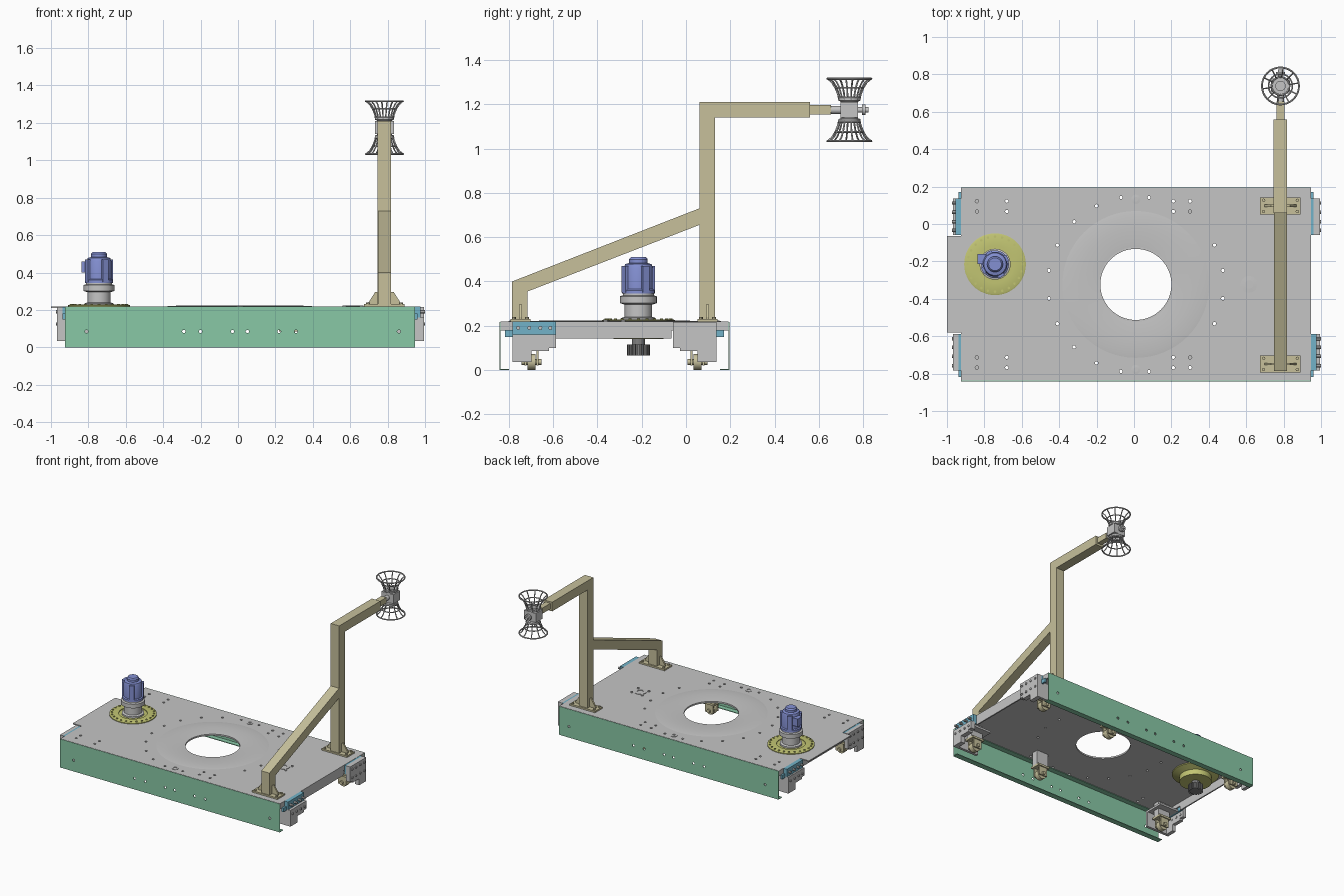
import bpy, bmesh, math
from mathutils import Vector, Matrix

if "Cube" in bpy.data.objects:
    bpy.data.objects.remove(bpy.data.objects["Cube"])

def mat(name, r, g, b):
    m = bpy.data.materials.new(name)
    m.diffuse_color = (r, g, b, 1)
    m.use_nodes = True
    m.node_tree.nodes["Principled BSDF"].inputs["Base Color"].default_value = m.diffuse_color
    return m

STEEL = mat("steel grey", .56, .56, .56)
DARK = mat("dark grey", .22, .22, .22)
GREEN = mat("mint green", .25, .58, .38)
CREAM = mat("cream", .57, .53, .33)
LIME = mat("yellow green", .54, .56, .17)
BLUE = mat("motor blue", .23, .28, .65)
SKY = mat("sky blue", .17, .45, .58)
CY = -.323            # y of the deck centre line
TOP = .219            # deck surface height

def finish(bm, name, m, smooth=False):
    bmesh.ops.recalc_face_normals(bm, faces=bm.faces)
    me = bpy.data.meshes.new(name)
    bm.to_mesh(me)
    bm.free()
    ob = bpy.data.objects.new(name, me)
    bpy.context.collection.objects.link(ob)
    me.materials.append(m)
    if smooth:
        bpy.ops.object.select_all(action='DESELECT')
        ob.select_set(True)
        bpy.context.view_layer.objects.active = ob
        bpy.ops.object.shade_smooth_by_angle(angle=math.radians(35))
    return ob

def add_box(bm, x0, x1, y0, y1, z0, z1):
    mx = Matrix.Translation(((x0 + x1) / 2, (y0 + y1) / 2, (z0 + z1) / 2)) @ \
        Matrix.Diagonal((abs(x1 - x0), abs(y1 - y0), abs(z1 - z0), 1))
    bmesh.ops.create_cube(bm, size=1, matrix=mx)

def boxes(name, m, *bs):
    bm = bmesh.new()
    for b in bs:
        add_box(bm, *b)
    return finish(bm, name, m)

def add_rod(bm, a, b, r, n=16):
    a, b = Vector(a), Vector(b)
    q = (b - a).to_track_quat('Z', 'Y').to_matrix().to_4x4()
    bmesh.ops.create_cone(bm, cap_ends=True, segments=n, radius1=r, radius2=r,
                          depth=(b - a).length, matrix=Matrix.Translation((a + b) / 2) @ q)

def lathe(name, m, x, y, prof, n=48, closed=True):
    """Spin a list of (radius, z) around a vertical axis."""
    bm = bmesh.new()
    rings = [[bm.verts.new((x + r * math.cos(2 * math.pi * i / n), y + r * math.sin(2 * math.pi * i / n), z))
              for i in range(n)] for r, z in prof]
    for k in range(len(rings) if closed else len(rings) - 1):
        a, b = rings[k], rings[(k + 1) % len(rings)]
        for i in range(n):
            j = (i + 1) % n
            bm.faces.new((a[i], a[j], b[j], b[i]))
    if not closed:
        bm.faces.new(rings[0])
        bm.faces.new(rings[-1])
    return finish(bm, name, m, True)

def prism(bm, pts, axis, c0, c1):
    """Extrude a 2D outline along x (pts are y,z) or y (pts are x,z)."""
    f = (lambda p, c: (c, p[0], p[1])) if axis == 'x' else (lambda p, c: (p[0], c, p[1]))
    a = [bm.verts.new(f(p, c0)) for p in pts]
    b = [bm.verts.new(f(p, c1)) for p in pts]
    bm.faces.new(a)
    bm.faces.new(b)
    for i in range(len(pts)):
        j = (i + 1) % len(pts)
        bm.faces.new((a[i], a[j], b[j], b[i]))

def cut(ob, cutter):
    mod = ob.modifiers.new("holes", 'BOOLEAN')
    mod.object = cutter
    mod.operation = 'DIFFERENCE'
    mod.solver = 'EXACT'
    cutter.hide_render = True
    cutter.hide_set(True)

# Deck plate with its central opening and bolt holes
deck = boxes("deck_plate", STEEL, (-.925, .945, -.838, .192, TOP - .012, TOP))
bm = bmesh.new()
add_rod(bm, (.01, CY, .1), (.01, CY, .3), .19, 64)
holes = []
for sy in (-1, 1):
    for dx, dy in ((.42, .21), (.465, .075)):
        holes += [(.01 + sx * dx, CY + sy * dy) for sx in (-1, 1)]
    holes += [(-.32, CY + sy * .335), (-.2, CY + sy * .42), (-.07, CY + sy * .465), (.08, CY + sy * .465)]
    for x in (.21, .3, -.84, -.68):
        holes += [(x, CY + sy * .39), (x, CY + sy * .445)]
for x, y in holes:
    add_rod(bm, (x, y, .1), (x, y, .3), .009, 12)
cut(deck, finish(bm, "deck_hole_cutter", DARK))

# End flanges and left apron
for x0, x1 in ((.935, .945), (-.925, -.915)):
    boxes("deck_end_flange", STEEL, (x0, x1, -.838, .192, .178, TOP - .012), (x0, x1, -.59, -.065, .143, .178))
boxes("left_apron", STEEL, (-1, -.925, -.58, -.065, TOP - .008, TOP))

# Slightly crowned bearing seat and small bosses on the deck
lathe("bearing_ring", STEEL, .01, CY,
      [(.40, TOP - .001), (.37, TOP + .003), (.30, TOP + .004), (.22, TOP + .002), (.19, TOP - .001)], 64)
for x, y, r in ((.615, CY, .045), (.01, CY + .455, .025), (.01, CY - .455, .025)):
    lathe("deck_boss", STEEL, x, y, [(r, TOP - .002), (r, TOP + .003), (r * .5, TOP + .004), (r * .5, TOP - .002)], 24)
bm = bmesh.new()
for sx in (-1, 1):
    for sy in (-1, 1):
        x, y = .615 + sx * .045, CY + sy * .04
        add_rod(bm, (x, y, TOP - .002), (x, y, TOP + .006), .01, 12)
finish(bm, "boss_bolts", STEEL)

# Green side channels: wall, bottom lip, top return
bm = bmesh.new()
for x in (-.81, -.29, -.2, -.03, .05, .22, .31, .86):
    add_rod(bm, (x, -1, .085), (x, 1, .085), .009, 12)
side_cutter = finish(bm, "side_hole_cutter", DARK)
for s in (-1, 1):
    yo = CY + s * .519
    bm = bmesh.new()
    prof = [(yo, 0), (yo, TOP - .001), (yo - s * .045, TOP - .012), (yo - s * .045, TOP - .016),
            (yo - s * .005, TOP - .016), (yo - s * .005, .005), (yo - s * .042, .005), (yo - s * .042, 0)]
    prism(bm, prof, 'x', -.925, .945)
    cut(finish(bm, "side_channel", GREEN), side_cutter)

# Corner brackets at both ends, alternating blue and grey uppers
for sx in (-1, 1):
    for sy in (-1, 1):
        xe = .945 if sx > 0 else -.925
        reach = .05 if sx > 0 else .042
        Y = lambda d: CY + sy * d
        X = lambda d: xe + sx * d
        blue = sx * sy < 0
        boxes("bracket_mount", SKY, (X(0), X(.014), Y(.265), Y(.495), .15, .18),
              (X(0), X(.014), Y(.265), Y(.46), .16, TOP - .002))
        if blue:
            boxes("bracket_top_plate", SKY, (X(0), X(.03), Y(.265), Y(.46), .16, TOP))
        boxes("corner_bracket", STEEL, (X(.014), X(reach), Y(.265), Y(.46), .1, .16 if blue else TOP - .002),
              (X(.014), X(reach), Y(.375), Y(.46), .035, .1), (X(.014), X(reach), Y(.295), Y(.375), .085, .1),
              (X(-.16), X(.014), Y(.30), Y(.46), .15, .165), (X(-.16), X(.014), Y(.44), Y(.46), .035, .15))
        bm = bmesh.new()
        for d in (.29, .335, .385, .435):
            for z in (.125, .19):
                add_rod(bm, (X(.01), Y(d), z), (X(reach + .006), Y(d), z), .009, 8)
        finish(bm, "bracket_bolts", STEEL)

# Rollers under the deck
for x in (-.84, .27, .87):
    for s in (-1, 1):
        y = CY + s * .375
        bm = bmesh.new()
        add_rod(bm, (x, y - .018, .036), (x, y + .018, .036), .036, 24)
        add_rod(bm, (x, y - .045, .036), (x, y + .045, .036), .013, 12)
        finish(bm, "roller", CREAM, True)
        boxes("roller_fork", CREAM, (x - .035, x + .035, y + .022, y + .032, .02, .09),
              (x - .035, x + .035, y - .032, y - .022, .02, .09), (x - .05, x + .05, y - .04, y + .04, .085, .1))
        boxes("roller_hanger", STEEL, (x - .05, x + .05, y - .025, y + .025, .1, TOP - .012))

# Drive unit: mounting disc, pinion, gearbox and motor
MX, MY = -.743, -.215
lathe("drive_disc", LIME, MX, MY, [(.113, .14), (.113, .18), (.165, .2), (.165, TOP + .006), (.158, TOP + .009),
                                   (.10, TOP + .009), (.10, TOP + .004)], 48, False)
bm = bmesh.new()
for i in range(24):
    a = 2 * math.pi * i / 24
    x, y = MX + .147 * math.cos(a), MY + .147 * math.sin(a)
    add_rod(bm, (x, y, TOP), (x, y, TOP + .014), .007, 8)
finish(bm, "disc_bolts", LIME)
bm = bmesh.new()
add_rod(bm, (MX, MY, .1), (MX, MY, .15), .03)
add_rod(bm, (MX, MY, .065), (MX, MY, .115), .042, 24)
for i in range(16):
    mx = Matrix.Translation((MX, MY, 0)) @ Matrix.Rotation(math.pi * i / 8, 4, 'Z') @ \
        Matrix.Translation((.045, 0, .09)) @ Matrix.Diagonal((.014, .009, .05, 1))
    bmesh.ops.create_cube(bm, size=1, matrix=mx)
finish(bm, "pinion", DARK)
lathe("gearbox", STEEL, MX, MY, [(.078, .215), (.078, .235), (.062, .24), (.062, .295), (.083, .302),
                                 (.083, .333), (.07, .337), (.07, .347)], 32, False)
lathe("motor_body", BLUE, MX, MY, [(.074, .345), (.074, .36), (.066, .365), (.066, .46), (.06, .478),
                                   (.042, .483), (.042, .50), (.034, .51)], 32, False)
bm = bmesh.new()
for i in range(4):
    mx = Matrix.Translation((MX, MY, 0)) @ Matrix.Rotation(math.pi * (i + .5) / 2 - .3, 4, 'Z') @ \
        Matrix.Translation((.062, 0, .41)) @ Matrix.Diagonal((.028, .035, .12, 1))
    bmesh.ops.create_cube(bm, size=1, matrix=mx)
add_box(bm, MX - .095, MX - .05, MY, MY + .055, .4, .46)
finish(bm, "motor_ribs", BLUE)

# Mast: post with mitred arm, brace, telescoping inner arm
BX = .783
bm = bmesh.new()
prism(bm, [(.06, TOP), (.13, TOP), (.13, 1.14), (.56, 1.14), (.56, 1.21), (.06, 1.21)], 'x', BX - .036, BX + .036)
finish(bm, "mast_and_arm", CREAM)
bm = bmesh.new()
prism(bm, [(-.785, TOP), (-.715, TOP), (-.715, .355), (.06, .655), (.06, .73), (-.785, .40)],
      'x', BX - .035, BX + .035)
finish(bm, "mast_brace", CREAM)
boxes("inner_arm", CREAM, (BX - .021, BX + .021, .56, .655, 1.155, 1.198))
for y0, y1 in ((.052, .142), (-.793, -.703)):
    boxes("mast_foot", CREAM, (BX - .108, BX + .108, y0, y1, TOP, TOP + .012))
    ym = (y0 + y1) / 2
    bm = bmesh.new()
    for s in (-1, 1):
        prism(bm, [(BX + s * .036, .23), (BX + s * .085, .23), (BX + s * .085, .24), (BX + s * .05, .295),
                   (BX + s * .036, .295)], 'y', ym - .006, ym + .006)
        for dy in (-.03, .03):
            add_rod(bm, (BX + s * .09, ym + dy, .225), (BX + s * .09, ym + dy, .24), .009, 8)
    finish(bm, "foot_gussets", CREAM)

# Cable guide: hourglass cage with central hub
GX, GY, GZ = BX, .738, 1.175
def hoop(name, r, z, t):
    bpy.ops.mesh.primitive_torus_add(major_radius=r, minor_radius=t, major_segments=32, minor_segments=8,
                                     location=(GX, GY, z))
    o = bpy.context.object
    o.name = name
    o.data.materials.append(STEEL)
    bpy.ops.object.shade_smooth_by_angle()
curve = [(.046, .045), (.052, .07), (.064, .10), (.08, .125), (.099, .141)]
bm = bmesh.new()
for s in (-1, 1):
    for r, h, t in ((.099, .141, .005), (.064, .10, .004), (.048, .055, .005)):
        hoop("guide_hoop", r, GZ + s * h, t)
    for i in range(10):
        a = 2 * math.pi * i / 10 + .16
        pts = [(GX + r * math.cos(a), GY + r * math.sin(a), GZ + s * h) for r, h in curve]
        for p, q in zip(pts, pts[1:]):
            add_rod(bm, p, q, .004, 6)
finish(bm, "guide_spokes", STEEL, True)
lathe("guide_hub", STEEL, GX, GY, [(.05, GZ - .056), (.05, GZ - .042), (.04, GZ - .038), (.04, GZ + .038),
                                   (.05, GZ + .042), (.05, GZ + .056), (.025, GZ + .056), (.025, GZ - .056)], 32)
boxes("guide_block", STEEL, (GX - .05, GX + .05, GY - .04, GY + .04, GZ - .035, GZ + .035))
bm = bmesh.new()
add_rod(bm, (GX, .65, GZ), (GX, .705, GZ), .018)
add_rod(bm, (GX, .77, GZ), (GX, .825, GZ), .012)
add_rod(bm, (GX, .795, GZ), (GX, .812, GZ), .024)
finish(bm, "guide_pin_and_knob", STEEL, True)
